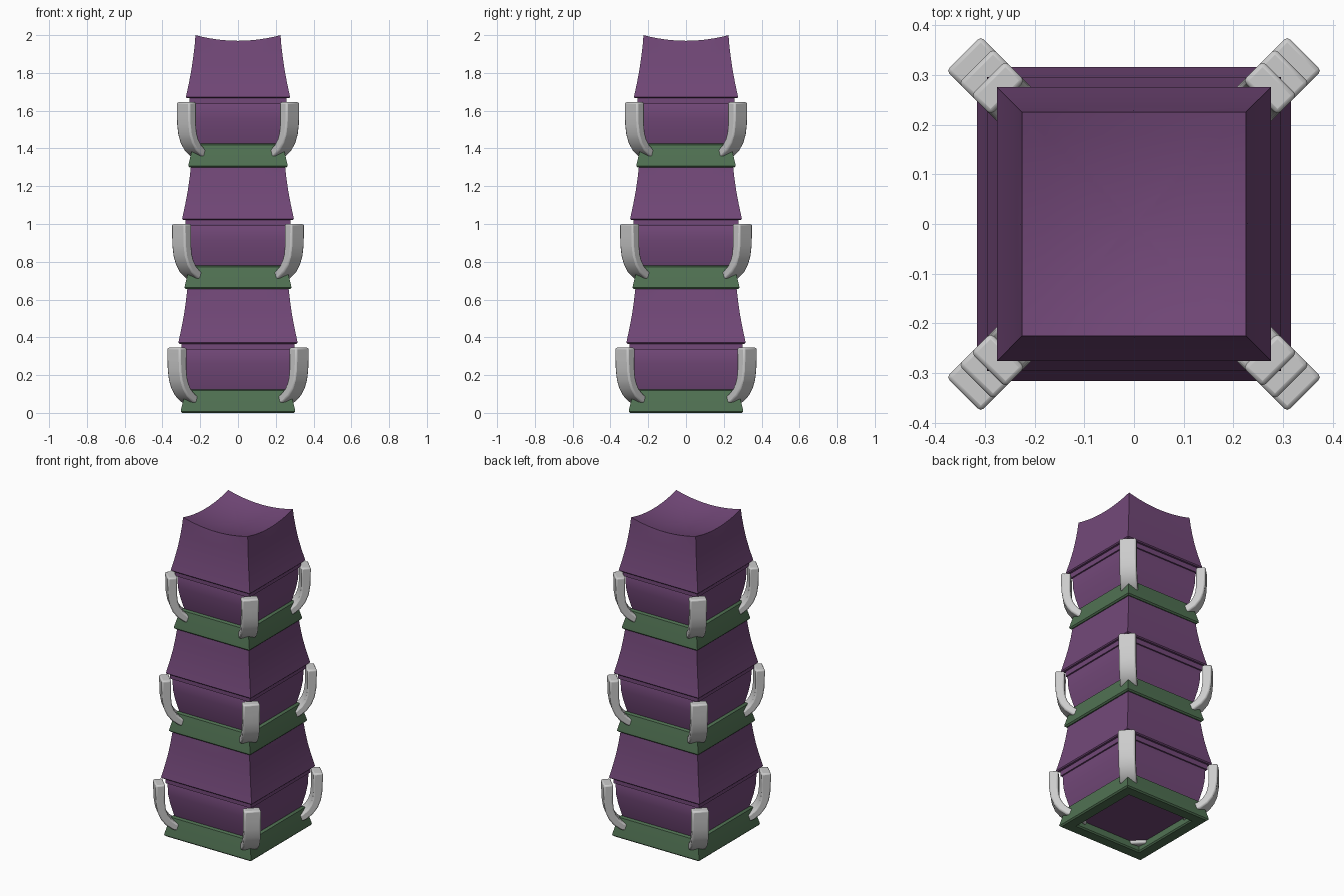
import bpy, bmesh, math
from mathutils import Vector

if "Cube" in bpy.data.objects:
    bpy.data.objects.remove(bpy.data.objects["Cube"])


def material(name, color):
    m = bpy.data.materials.new(name)
    m.diffuse_color = color
    m.use_nodes = True
    m.node_tree.nodes["Principled BSDF"].inputs["Base Color"].default_value = m.diffuse_color
    return m


PURPLE = material("purple", (0.17, 0.065, 0.19, 1))
GREEN = material("green", (0.08, 0.165, 0.085, 1))


def finish(bm, name, mat=None, bevel=0.0):
    bmesh.ops.recalc_face_normals(bm, faces=bm.faces)
    me = bpy.data.meshes.new(name)
    bm.to_mesh(me)
    bm.free()
    ob = bpy.data.objects.new(name, me)
    bpy.context.collection.objects.link(ob)
    if mat:
        me.materials.append(mat)
    if bevel:
        b = ob.modifiers.new("bevel", "BEVEL")
        b.width, b.segments = bevel, 2
        b.limit_method, b.angle_limit = "ANGLE", math.radians(50)
    bpy.ops.object.select_all(action="DESELECT")
    ob.select_set(True)
    bpy.context.view_layer.objects.active = ob
    bpy.ops.object.shade_smooth_by_angle(angle=math.radians(35))
    return ob


def square_loop(bm, h, z, n, dip=0.0, full=1.0):
    """Square of half width h; dip > 0 bends it onto a bowl surface."""
    pts = []
    for k in range(4):
        for i in range(n):
            t = -1 + 2 * i / n
            v = Vector((t * h, -h, 0))
            for _ in range(k):
                v = Vector((-v.y, v.x, 0))
            v.z = z - dip * (2 - (v.x / full) ** 2 - (v.y / full) ** 2)
            pts.append(bm.verts.new(v))
    return pts


def bridge(bm, loops, closed=False):
    pairs = list(zip(loops, loops[1:])) + ([(loops[-1], loops[0])] if closed else [])
    for a, b in pairs:
        m = len(a)
        for i in range(m):
            j = (i + 1) % m
            bm.faces.new((a[i], a[j], b[j], b[i]))


def base_ring(name, z, d):
    prof = [(0.295, 0), (0.303, 0.008), (0.301, 0.02), (0.277, 0.118), (0.262, 0.125),
            (0.235, 0.11), (0.228, 0.008), (0.235, 0)]
    bm = bmesh.new()
    bridge(bm, [square_loop(bm, h - d, z + p, 1) for h, p in prof], True)
    finish(bm, name, GREEN)


def bowl(name, z, d):
    prof = [(0.235, 0.05), (0.25, 0.09), (0.264, 0.14), (0.277, 0.2), (0.286, 0.26),
            (0.289, 0.335), (0.285, 0.342)]
    bm = bmesh.new()
    loops = [square_loop(bm, h - d, z + p, 1) for h, p in prof]
    bridge(bm, loops)
    bm.faces.new(loops[0])
    bm.faces.new(loops[-1])
    finish(bm, name, PURPLE)


def flared_block(name, z, d):
    n, top = 12, 0.265 - d
    prof = [(0.298, 0.335), (0.298, 0.366), (0.310, 0.366), (0.316, 0.372), (0.314, 0.38),
            (0.299, 0.45), (0.286, 0.52), (0.276, 0.59), (0.269, 0.65)]
    bm = bmesh.new()
    loops = [square_loop(bm, h - d, z + p, n) for h, p in prof]
    bm.faces.new(loops[0])
    # dished top, corners raised
    loops += [square_loop(bm, top * s, z + 0.7, n, 0.03, top)
              for s in (1, 0.8, 0.6, 0.4, 0.2)]
    bridge(bm, loops)
    c = bm.verts.new((0, 0, z + 0.64))
    last = loops[-1]
    for i in range(len(last)):
        bm.faces.new((last[i], last[(i + 1) % len(last)], c))
    finish(bm, name, PURPLE)


def claw(name, z, d, angle):
    path = [(0.457, 0.345), (0.457, 0.28), (0.456, 0.23), (0.449, 0.18), (0.434, 0.14),
            (0.410, 0.106), (0.375, 0.078), (0.330, 0.06), (0.275, 0.05)]
    c, s = math.cos(angle), math.sin(angle)
    bm = bmesh.new()
    loops = []
    for i, (r, p) in enumerate(path):
        a, b = path[max(i - 1, 0)], path[min(i + 1, len(path) - 1)]
        t = Vector((b[0] - a[0], b[1] - a[1])).normalized()
        half = 0.028 - 0.008 * i / (len(path) - 1)
        loop = []
        for u, w in ((1, 1), (1, -1), (-1, -1), (-1, 1)):
            rr = r - d - t.y * u * half
            zz = z + p + t.x * u * half
            y = w * 0.049
            loop.append(bm.verts.new((c * rr - s * y, s * rr + c * y, zz)))
        loops.append(loop)
    bridge(bm, loops)
    bm.faces.new(loops[0])
    bm.faces.new(loops[-1])
    finish(bm, name, None, 0.009)


# three stacked tiers, each slightly narrower
for tier, z in enumerate((0.0, 0.655, 1.3)):
    d = 0.02 * tier
    label = ("lower", "middle", "upper")[tier]
    base_ring(label + "_base_ring", z, d)
    bowl(label + "_bowl", z, d)
    flared_block(label + "_flared_block", z, d)
    for k in range(4):
        claw(f"{label}_claw_{k + 1}", z, d * 1.75, math.radians(45 + 90 * k))
